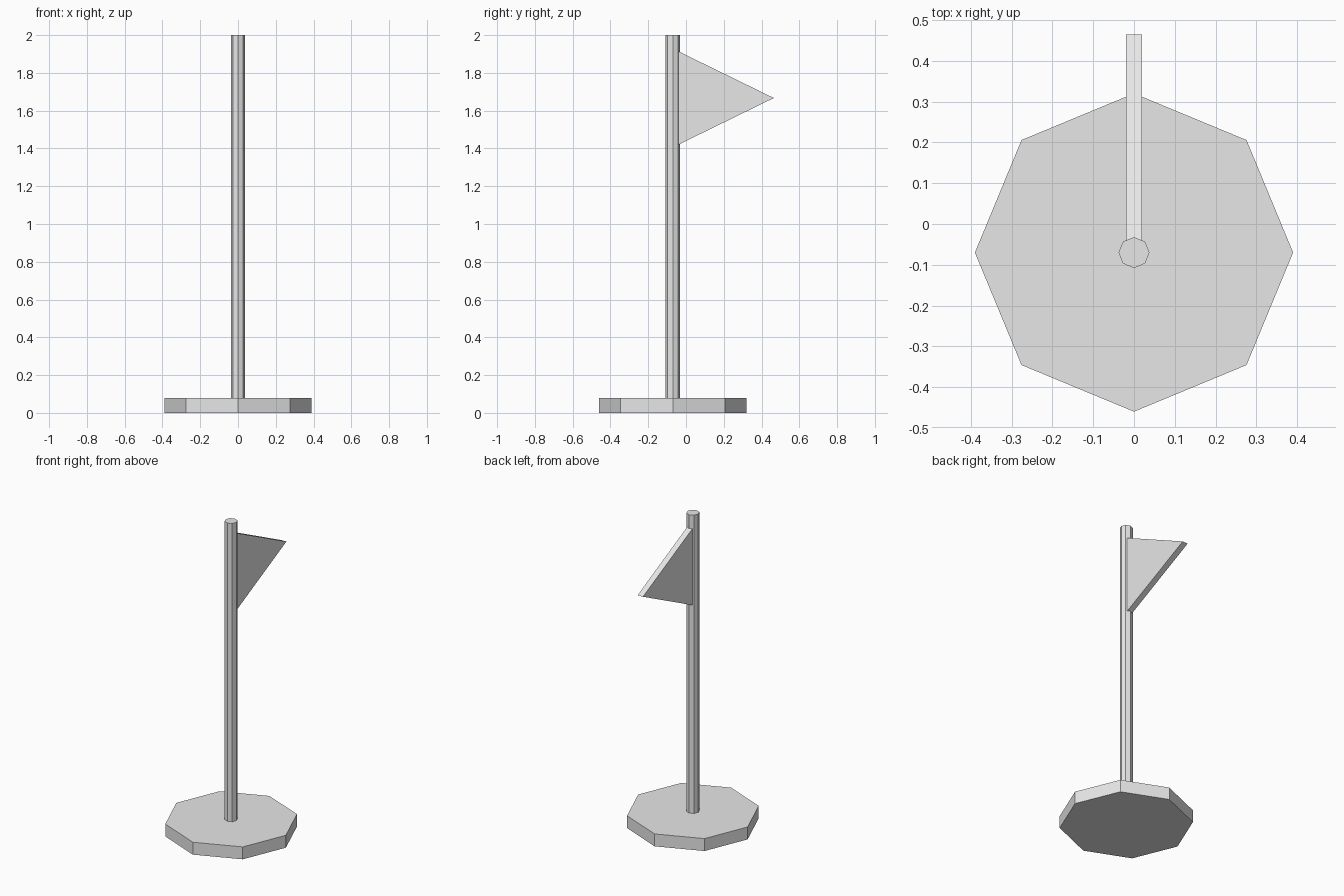
import bpy
import bmesh

cube = bpy.data.objects.get("Cube")
if cube:
    bpy.data.objects.remove(cube, do_unlink=True)

POLE_Y = -0.07

grey = bpy.data.materials.new("plain_grey")
grey.use_nodes = True
grey.diffuse_color = (0.8, 0.8, 0.8, 1)
grey.node_tree.nodes["Principled BSDF"].inputs["Base Color"].default_value = (0.8, 0.8, 0.8, 1)


def octagon(name, radius, bottom, top):
    """Upright eight-sided prism with corners on the axes."""
    bpy.ops.mesh.primitive_cylinder_add(
        vertices=8, radius=radius, depth=top - bottom,
        location=(0, POLE_Y, (top + bottom) / 2))
    obj = bpy.context.object
    obj.name = name
    obj.data.materials.append(grey)
    return obj


# Base plate and pole
octagon("base", 0.39, 0, 0.08)
octagon("pole", 0.038, 0.08, 2)

# Triangular pennant, extruded across its thickness
half = 0.019
profile = [(-0.04, 1.42), (0.465, 1.667), (-0.04, 1.914)]
bm = bmesh.new()
face = bm.faces.new([bm.verts.new((-half, y, z)) for y, z in profile])
extruded = bmesh.ops.extrude_face_region(bm, geom=[face])["geom"]
bmesh.ops.translate(bm, vec=(2 * half, 0, 0),
                    verts=[g for g in extruded if isinstance(g, bmesh.types.BMVert)])
bmesh.ops.recalc_face_normals(bm, faces=bm.faces)
mesh = bpy.data.meshes.new("flag")
bm.to_mesh(mesh)
bm.free()
mesh.materials.append(grey)
flag = bpy.data.objects.new("flag", mesh)
bpy.context.collection.objects.link(flag)
